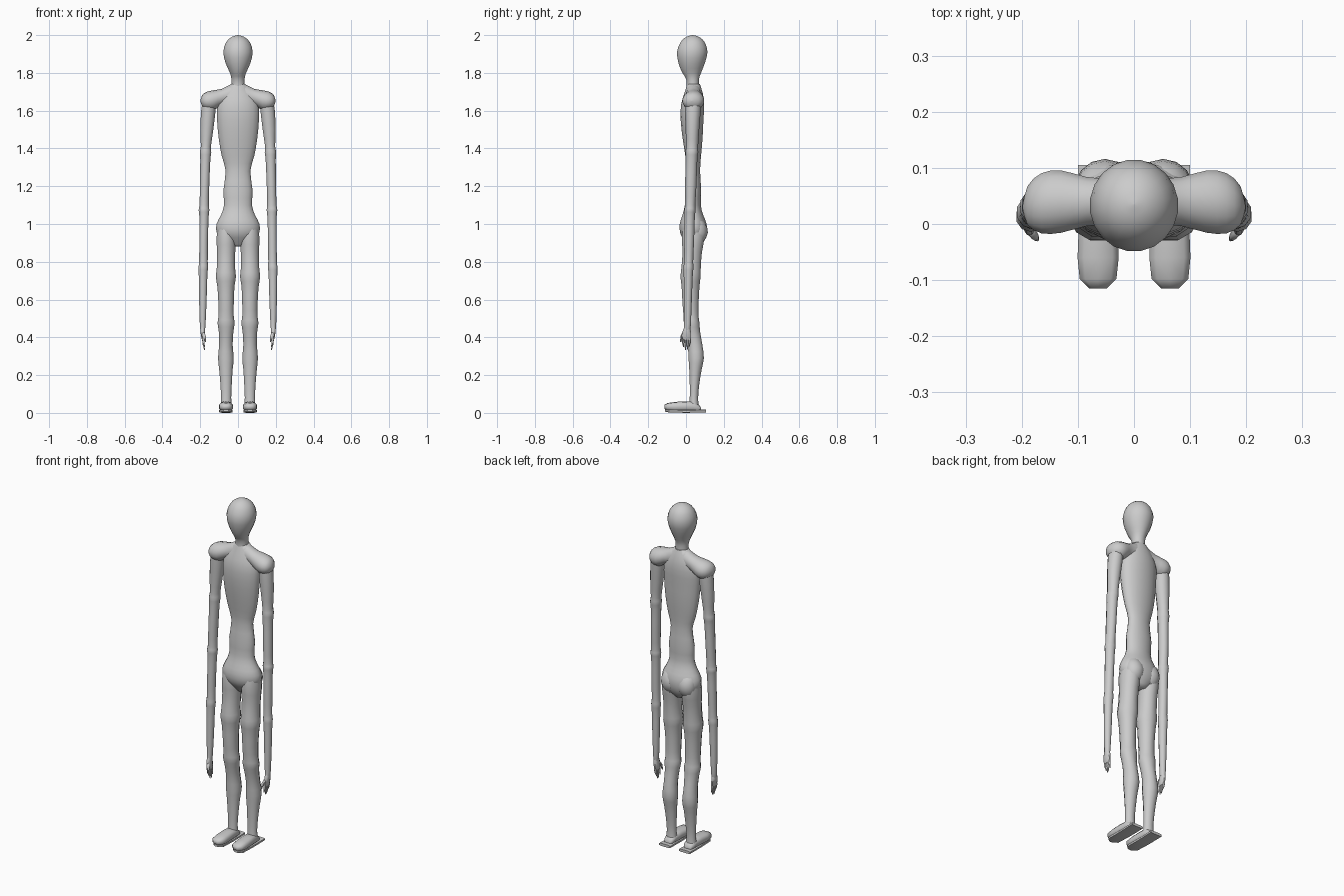
import bpy, bmesh, math
from mathutils import Vector

skin = bpy.data.materials.new("plain grey")
skin.diffuse_color = (0.6, 0.6, 0.6, 1)


def smooth_rows(rows, steps):
    """Catmull-Rom interpolation between cross-sections."""
    out = []
    for i in range(len(rows) - 1):
        p = [Vector(rows[min(max(i + k, 0), len(rows) - 1)]) for k in (-1, 0, 1, 2)]
        for s in range(steps):
            t = s / steps
            out.append(0.5 * (2 * p[1] + (p[2] - p[0]) * t
                       + (2 * p[0] - 5 * p[1] + 4 * p[2] - p[3]) * t * t
                       + (3 * p[1] - p[0] - 3 * p[2] + p[3]) * t ** 3))
    return out + [Vector(rows[-1])]


def loft(name, rows, sides=16, steps=2, axis='z', side=1, power=1.0, angle=60):
    """Skin over ellipses: (x, y, z, ra, rb), rings perpendicular to axis."""
    bm = bmesh.new()
    rings = []
    for x, y, z, ra, rb in smooth_rows(rows, steps):
        ring = []
        for k in range(sides):
            a = 2 * math.pi * (k + 0.5) / sides
            c, s = math.cos(a), math.sin(a)
            c = math.copysign(abs(c) ** power, c) * max(ra, 0.001)
            s = math.copysign(abs(s) ** power, s) * max(rb, 0.001)
            off = {'z': (c, s, 0), 'x': (0, c, s), 'y': (c, 0, s)}[axis]
            ring.append(bm.verts.new((side * (x + off[0]), y + off[1], z + off[2])))
        rings.append(ring)
    for a, b in zip(rings, rings[1:]):
        for k in range(sides):
            j = (k + 1) % sides
            bm.faces.new((a[k], a[j], b[j], b[k]))
    bm.faces.new(rings[0])
    bm.faces.new(rings[-1])
    bmesh.ops.recalc_face_normals(bm, faces=bm.faces)
    me = bpy.data.meshes.new(name)
    bm.to_mesh(me)
    bm.free()
    me.materials.append(skin)
    ob = bpy.data.objects.new(name, me)
    bpy.context.collection.objects.link(ob)
    bpy.ops.object.select_all(action='DESELECT')
    ob.select_set(True)
    bpy.context.view_layer.objects.active = ob
    bpy.ops.object.shade_smooth_by_angle(angle=math.radians(angle))
    return ob


# head and neck
loft("head", [
    (0, .037, 1.64, .040, .036), (0, .037, 1.71, .037, .034),
    (0, .035, 1.765, .035, .034), (0, .030, 1.80, .043, .050),
    (0, .030, 1.85, .066, .070), (0, .033, 1.91, .079, .082),
    (0, .035, 1.96, .065, .066), (0, .035, 1.985, .042, .043),
    (0, .035, 1.996, .020, .020), (0, .035, 2.0, 0, 0)], 20)

# chest, waist and pelvis
loft("torso", [
    (0, .045, .88, .030, .030), (0, .045, .91, .075, .052),
    (0, .040, .95, .113, .071), (0, .038, 1.00, .115, .072),
    (0, .036, 1.05, .090, .055), (0, .036, 1.10, .075, .043),
    (0, .038, 1.18, .078, .043), (0, .040, 1.28, .066, .035),
    (0, .038, 1.36, .087, .042), (0, .035, 1.45, .103, .053),
    (0, .032, 1.55, .112, .061), (0, .035, 1.63, .110, .062),
    (0, .040, 1.69, .085, .050), (0, .040, 1.74, .040, .034)], 20)

for s, tag in ((-1, "left"), (1, "right")):
    # buttock
    loft(tag + "_buttock", [
        (.052, .060, .885, 0, 0), (.052, .060, .905, .038, .032),
        (.052, .062, .955, .054, .054), (.052, .055, 1.01, .046, .044),
        (.050, .045, 1.05, .010, .010)], 14, side=s)

    # collar and shoulder, running outward from the neck
    loft(tag + "_shoulder", [
        (0, .040, 1.685, .045, .060), (.04, .040, 1.683, .042, .055),
        (.085, .040, 1.672, .045, .044), (.13, .040, 1.655, .057, .053),
        (.165, .037, 1.652, .055, .048), (.19, .033, 1.652, .035, .030),
        (.199, .030, 1.652, 0, 0)], 14, axis='x', side=s)

    # arm with ring-like joints
    loft(tag + "_arm", [
        (.150, .038, 1.67, .035, .045), (.157, .036, 1.60, .040, .042),
        (.165, .034, 1.50, .036, .036), (.170, .032, 1.41, .028, .032),
        (.172, .031, 1.38, .032, .034), (.173, .029, 1.34, .028, .031),
        (.177, .025, 1.20, .026, .030), (.179, .022, 1.10, .026, .027),
        (.180, .021, 1.075, .030, .030), (.180, .020, 1.04, .026, .027),
        (.182, .017, .92, .024, .026), (.183, .014, .80, .024, .024),
        (.184, .013, .77, .027, .027), (.185, .012, .73, .024, .024),
        (.186, .010, .60, .021, .021), (.187, .008, .47, .016, .018),
        (.187, .005, .44, .013, .018)], 10, side=s)

    # hand with four fingers and a thumb
    loft(tag + "_palm", [
        (.187, .006, .455, .013, .016), (.187, .004, .43, .013, .024),
        (.184, .003, .40, .011, .025), (.183, .003, .385, .007, .022)], 8, side=s)
    for i, (y, tip) in enumerate(((-.015, .350), (-.003, .333), (.009, .335), (.020, .352))):
        loft(f"{tag}_finger_{i + 1}", [
            (.184, y, .395, .007, .006), (.183, y, (.395 + tip) / 2, .006, .006),
            (.177, y * .9, tip, .002, .002)], 6, 1, side=s)
    loft(tag + "_thumb", [
        (.184, -.012, .425, .008, .008), (.176, -.023, .405, .007, .007),
        (.172, -.028, .375, .003, .003)], 6, 1, side=s)

    # leg with swollen joints
    loft(tag + "_leg", [
        (.062, .040, 1.00, .045, .055), (.062, .038, .93, .053, .062),
        (.063, .033, .85, .050, .053), (.064, .027, .77, .050, .053),
        (.064, .024, .72, .055, .055), (.064, .024, .67, .047, .049),
        (.063, .024, .58, .042, .044), (.063, .027, .51, .042, .041),
        (.063, .030, .475, .047, .043), (.063, .036, .43, .040, .040),
        (.064, .048, .36, .037, .040), (.064, .054, .29, .043, .042),
        (.064, .050, .23, .037, .034), (.063, .045, .15, .031, .026),
        (.063, .042, .08, .028, .023), (.063, .042, .03, .031, .026)], 12, side=s)

    # foot, from toe to heel
    loft(tag + "_foot", [
        (.064, -.115, .032, .016, .010), (.064, -.098, .032, .034, .020),
        (.064, -.060, .032, .038, .026), (.064, -.010, .034, .036, .027),
        (.063, .040, .034, .033, .028), (.063, .070, .025, .028, .017),
        (.063, .080, .018, .020, .008)], 10, 1, 'y', s, .75)
    # flat sole
    loft(tag + "_sole", [
        (.064, -.110, .012, .014, .006), (.064, -.090, .010, .034, .008),
        (.064, 0, .008, .036, .008), (.064, .105, .010, .037, .008)],
        8, 1, 'y', s, .5, 30)
